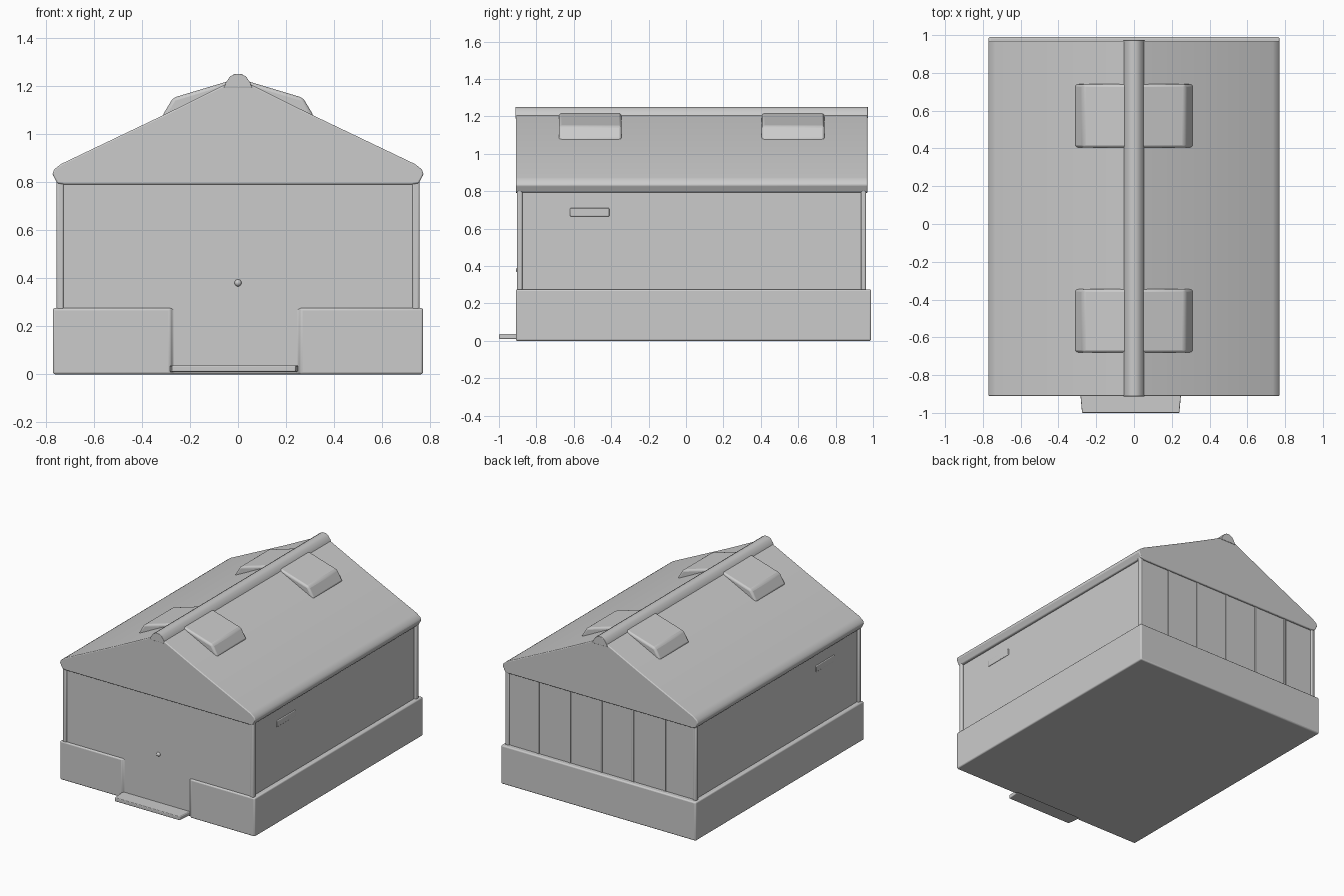
import bpy, bmesh, math
from mathutils import Vector

if "Cube" in bpy.data.objects:
    bpy.data.objects.remove(bpy.data.objects["Cube"])


def finish(obj, bevel=0.0, segments=3):
    """Round the edges and shade smooth while keeping creases."""
    bpy.ops.object.select_all(action='DESELECT')
    bpy.context.view_layer.objects.active = obj
    obj.select_set(True)
    if bevel:
        mod = obj.modifiers.new("rounding", 'BEVEL')
        mod.width = bevel
        mod.segments = segments
        mod.limit_method = 'ANGLE'
        mod.angle_limit = math.radians(35)
    bpy.ops.object.shade_smooth_by_angle(angle=math.radians(40))
    return obj


def prism(name, points, direction, bevel=0.0):
    """Extrude a closed 3D outline along a direction."""
    bm = bmesh.new()
    face = bm.faces.new([bm.verts.new(p) for p in points])
    ext = bmesh.ops.extrude_face_region(bm, geom=[face])
    moved = [g for g in ext['geom'] if isinstance(g, bmesh.types.BMVert)]
    bmesh.ops.translate(bm, verts=moved, vec=Vector(direction))
    bmesh.ops.recalc_face_normals(bm, faces=bm.faces)
    mesh = bpy.data.meshes.new(name)
    bm.to_mesh(mesh)
    bm.free()
    obj = bpy.data.objects.new(name, mesh)
    bpy.context.collection.objects.link(obj)
    return finish(obj, bevel)


def box(name, x0, x1, y0, y1, z0, z1, bevel=0.0):
    pts = [(x0, y0, z0), (x1, y0, z0), (x1, y1, z0), (x0, y1, z0)]
    return prism(name, pts, (0, 0, z1 - z0), bevel)


def gable(name, half, y0, y1, bevel=0.0):
    """Extrude a symmetric profile, given as its right half, along y."""
    left = [(-x, z) for x, z in reversed(half) if x > 0]
    return prism(name, [(x, y0, z) for x, z in half + left], (0, y1 - y0, 0), bevel)


def roof_z(x):
    return 1.232 - 0.485 * abs(x)


# Plinth, with a shallow notch where the doorway is
outline = [(-0.77, -0.91), (-0.28, -0.91), (-0.27, -0.895), (0.25, -0.895),
           (0.26, -0.91), (0.77, -0.91), (0.77, 0.99), (-0.77, 0.99)]
prism("plinth", [(x, y, 0) for x, y in outline], (0, 0, 0.275), 0.025)

# Walls with gable ends
gable("walls", [(0.738, 0.02), (0.738, 0.85), (0, 1.2)], -0.897, 0.955, 0.01)

# Corner posts
for sx in (-1, 1):
    for y0, y1 in ((-0.904, -0.875), (0.935, 0.963)):
        a, b = sorted((sx * 0.725, sx * 0.755))
        box("corner_post", a, b, y0, y1, 0.25, 0.82, 0.008)

# Roof with rolled eaves, and the rounded ridge cap
gable("roof", [(0.725, 0.79), (0.752, 0.795), (0.772, 0.832), (0.765, 0.852),
               (0.735, 0.875), (0.31, 1.078), (0.05, 1.207), (0, 1.225)],
      -0.91, 0.97, 0.006)
gable("ridge_cap", [(0.06, 1.19), (0.05, 1.215), (0.033, 1.238), (0.015, 1.249),
                    (0, 1.25)], -0.912, 0.973, 0.003)

# Four raised roof vents
for sx in (-1, 1):
    for y0, y1 in ((-0.68, -0.345), (0.405, 0.74)):
        prof = [(0.03, 1.15), (0.03, 1.222), (0.27, 1.15), (0.315, 1.075), (0.29, 1.05)]
        prism("roof_vent", [(sx * x, y0, z) for x, z in prof], (0, y1 - y0, 0), 0.014)

# Doorstep, tapering outwards
prism("doorstep", [(-0.285, -0.89, 0.01), (0.25, -0.89, 0.01),
                   (0.24, -1.0, 0.01), (-0.275, -1.0, 0.01)], (0, 0, 0.027), 0.005)

# Faint vertical glazing bars on the back gable
for i in range(-2, 3):
    x = i * 0.25
    box("back_bar", x - 0.009, x + 0.009, 0.945, 0.959, 0.25, roof_z(x) - 0.02, 0.003)

# Small door handle
bpy.ops.mesh.primitive_uv_sphere_add(segments=16, ring_count=8, radius=0.015,
                                     location=(0, -0.895, 0.38))
bpy.context.object.name = "door_handle"
finish(bpy.context.object)

# Shallow side vents under the eaves
for sx in (-1, 1):
    a, b = sorted((sx * 0.72, sx * 0.743))
    box("side_vent", a, b, -0.62, -0.41, 0.665, 0.71, 0.005)
